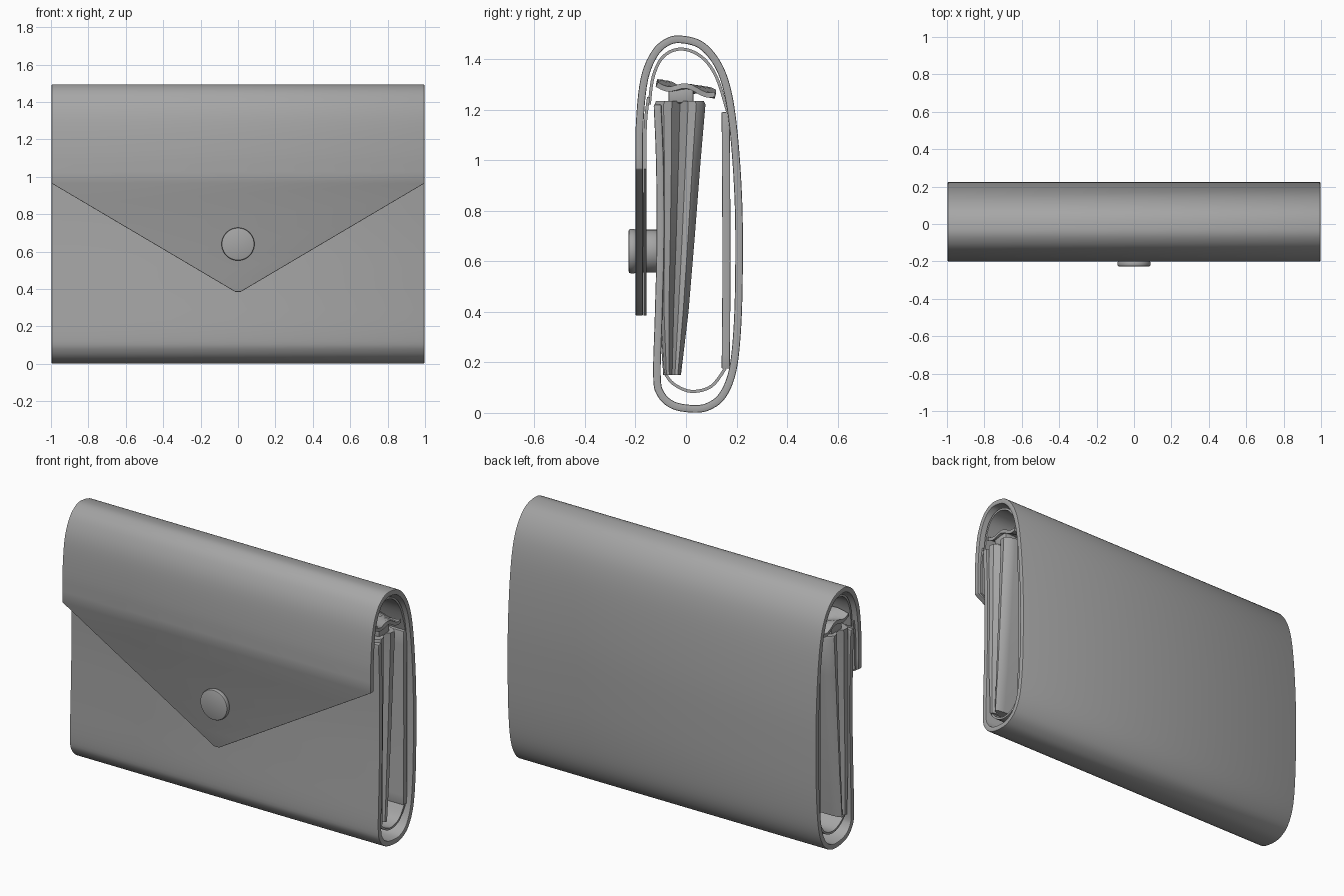
import bpy, bmesh, math
from mathutils import Vector

if "Cube" in bpy.data.objects:
    bpy.data.objects.remove(bpy.data.objects["Cube"], do_unlink=True)

grey = bpy.data.materials.new("grey leather")
grey.use_nodes = True
colour = (0.38, 0.38, 0.38, 1)
grey.diffuse_color = colour
grey.node_tree.nodes["Principled BSDF"].inputs["Base Color"].default_value = colour


def finish(name, bm, thickness=0, bevel=0):
    bmesh.ops.recalc_face_normals(bm, faces=bm.faces)
    mesh = bpy.data.meshes.new(name)
    bm.to_mesh(mesh)
    bm.free()
    mesh.materials.append(grey)
    ob = bpy.data.objects.new(name, mesh)
    bpy.context.collection.objects.link(ob)
    bpy.ops.object.select_all(action='DESELECT')
    ob.select_set(True)
    bpy.context.view_layer.objects.active = ob
    if thickness:
        mod = ob.modifiers.new("Thickness", 'SOLIDIFY')
        mod.thickness, mod.offset, mod.use_even_offset = thickness, 0, True
        bpy.ops.object.modifier_apply(modifier=mod.name)
    if bevel:
        mod = ob.modifiers.new("Bevel", 'BEVEL')
        mod.width, mod.segments = bevel, 2
        mod.limit_method, mod.angle_limit = 'ANGLE', math.radians(50)
        bpy.ops.object.modifier_apply(modifier=mod.name)
    bpy.ops.object.shade_smooth_by_angle(angle=math.radians(35))
    return ob


def smooth_path(points, steps=5):
    pts = [Vector(p) for p in points]
    out = []
    for i in range(len(pts) - 1):
        a, b, c, d = pts[max(i - 1, 0)], pts[i], pts[i + 1], pts[min(i + 2, len(pts) - 1)]
        for s in range(steps):
            t = s / steps
            out.append(0.5 * (2 * b + (c - a) * t + (2 * a - 5 * b + 4 * c - d) * t * t
                              + (3 * b - a - 3 * c + d) * t ** 3))
    return out + [pts[-1]]


def strip(name, points, half, thickness, pointed=False, bevel=0):
    """Sheet that follows a y-z path, with an optional pointed first end."""
    bm = bmesh.new()
    rows, on_flap = [], pointed
    for y, z in smooth_path(points):
        w = half
        if on_flap:
            w = min(half, 0.015 + (half - 0.015) * (z - 0.385) / 0.58)
            on_flap = z < 0.965
        rows.append([bm.verts.new((x, y, z)) for x in (-w, w)])
    for a, b in zip(rows, rows[1:]):
        bm.faces.new((a[0], a[1], b[1], b[0]))
    return finish(name, bm, thickness, bevel)


def disc(name, y0, y1, radius, z, bevel):
    bm = bmesh.new()
    bmesh.ops.create_cone(bm, cap_ends=True, segments=40, radius1=radius,
                          radius2=radius, depth=y1 - y0)
    for v in bm.verts:
        x, y, h = v.co
        v.co = (x, h + (y0 + y1) / 2, y + z)
    return finish(name, bm, 0, bevel)


# Outer leather: pointed flap, over the top, down the back, up the front
strip("outer_leather", [
    (-.185, .385), (-.185, .965), (-.183, 1.15), (-.165, 1.32), (-.125, 1.42),
    (-.075, 1.467), (-.02, 1.478), (.06, 1.455), (.125, 1.38), (.165, 1.27),
    (.19, 1.1), (.207, .85), (.21, .6), (.204, .35), (.185, .17), (.145, .07),
    (.09, .026), (.03, .016), (-.05, .03), (-.1, .075), (-.115, .15),
    (-.108, .4), (-.101, .7), (-.104, 1), (-.113, 1.22)],
    0.997, 0.03, pointed=True, bevel=0.005)

# Linings under the flap, over the top and in the base
strip("flap_lining", [(-.163, .385), (-.163, .965), (-.16, 1.15), (-.148, 1.25)],
      0.98, 0.012, pointed=True)
strip("top_lining", [(-.145, 1.22), (-.13, 1.33), (-.09, 1.41), (-.02, 1.44),
                     (.06, 1.41), (.12, 1.33), (.165, 1.19)], 0.97, 0.012)
strip("base_lining", [(-.085, .16), (-.05, .115), (.02, .085), (.1, .105), (.155, .175)],
      0.97, 0.012)

# Flat divider against the back
strip("back_divider", [(.157, .175), (.16, .6), (.157, 1.19)], 0.97, 0.032, bevel=0.003)

# Wedge-shaped inner pouch with folded gussets at both ends
fold = [(.93, 0), (.965, .06), (.985, .18), (.98, .34), (.945, .5),
        (.98, .66), (.985, .82), (.965, .94), (.93, 1)]
outline = fold + [(-x, t) for x, t in reversed(fold)]
bm = bmesh.new()
rings = []
for z, front, back in [(.15, -.09, -.02), (.4, -.108, .01), (.7, -.112, .035),
                       (1, -.117, .058), (1.22, -.125, .077), (1.235, -.118, .07)]:
    rings.append([bm.verts.new((x, front + (back - front) * t, z)) for x, t in outline])
n = len(outline)
for a, b in zip(rings, rings[1:]):
    for i in range(n):
        j = (i + 1) % n
        bm.faces.new((a[i], a[j], b[j], b[i]))
bm.faces.new(rings[0])
bm.faces.new(rings[-1])
finish("inner_pouch", bm)

# Crumpled gusset tops, each on a short neck
for side, label in ((1, "left"), (-1, "right")):
    bm = bmesh.new()
    grid = []
    for i in range(5):
        x = side * (0.83 + 0.035 * i)
        row = []
        for j in range(13):
            t = j / 12
            y = -0.115 + 0.23 * t
            z = 1.3 - 0.035 * t + 0.012 * math.sin(9 * t + i * 0.8)
            row.append(bm.verts.new((x, y, z)))
        grid.append(row)
    for a, b in zip(grid, grid[1:]):
        for j in range(12):
            bm.faces.new((a[j], a[j + 1], b[j + 1], b[j]))
    finish(label + "_gusset_fold", bm, 0.02)
    bm = bmesh.new()
    bmesh.ops.create_cube(bm, size=1)
    for v in bm.verts:
        v.co = (v.co.x * .12 + side * .9, v.co.y * .1 - .02, v.co.z * .06 + 1.255)
    finish(label + "_gusset_neck", bm, 0, 0.01)

# Snap fastener
disc("snap_cap", -.227, -.198, .088, .64, .008)
disc("snap_stud", -.17, -.112, .085, .64, .003)
